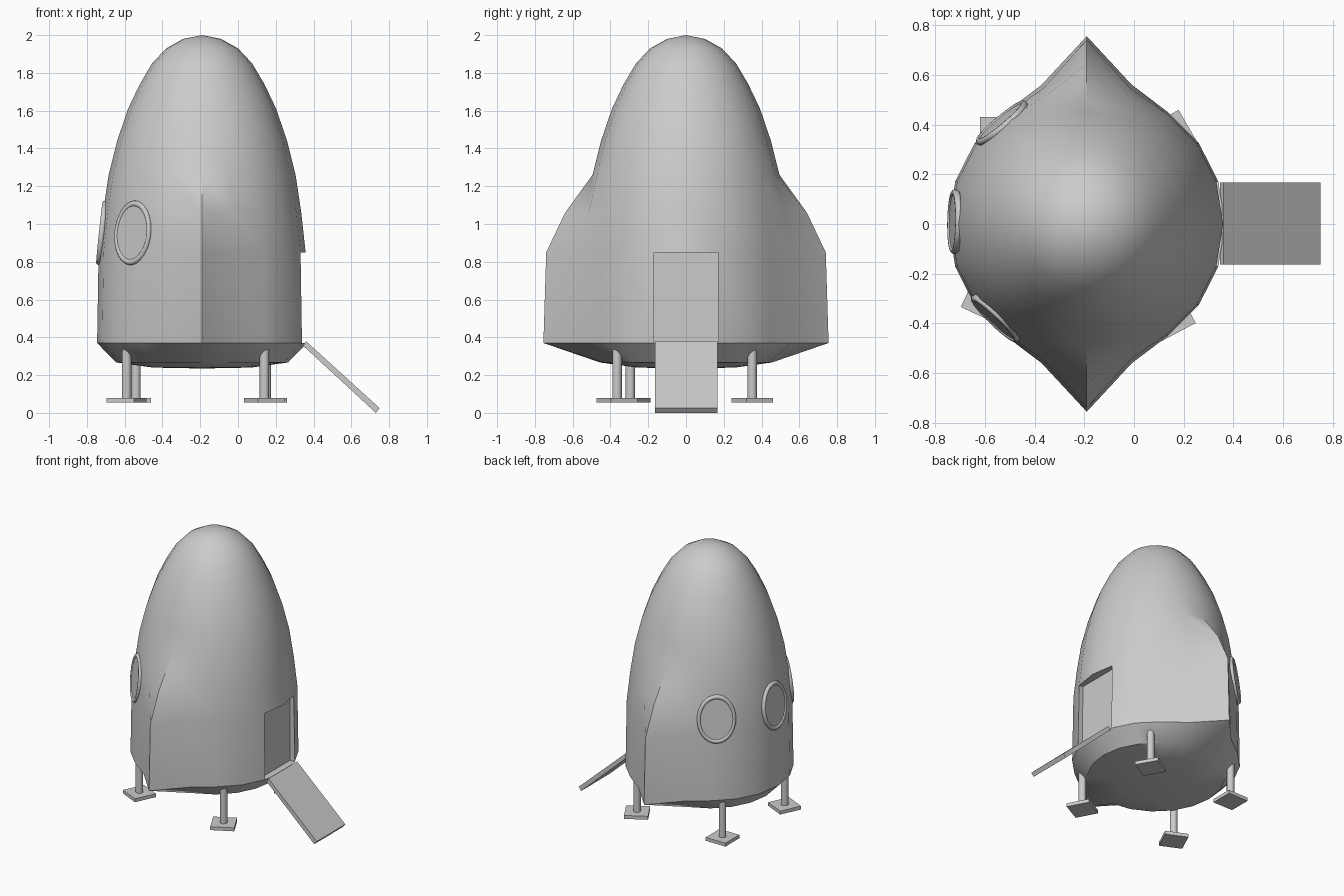
import bpy, bmesh
from math import sin, cos, radians
from mathutils import Matrix

if "Cube" in bpy.data.objects:
    bpy.data.objects.remove(bpy.data.objects["Cube"])

CX = -0.19   # hull axis
SEG = 20


def add_mesh(name, bm, smooth=None):
    bmesh.ops.recalc_face_normals(bm, faces=bm.faces)
    mesh = bpy.data.meshes.new(name)
    bm.to_mesh(mesh)
    bm.free()
    ob = bpy.data.objects.new(name, mesh)
    bpy.context.collection.objects.link(ob)
    if smooth:
        bpy.ops.object.select_all(action='DESELECT')
        ob.select_set(True)
        bpy.context.view_layer.objects.active = ob
        bpy.ops.object.shade_smooth_by_angle(angle=radians(smooth))
    return ob


# Hull: rings of (radius, z, radius at fin edge, radius beside fin edge)
rings = [(0.10, 1.98), (0.19, 1.93), (0.265, 1.85), (0.33, 1.74), (0.392, 1.61),
         (0.45, 1.44), (0.495, 1.26), (0.525, 1.06, 0.64, 0.54),
         (0.548, 0.85, 0.74, 0.572), (0.556, 0.37, 0.755, 0.588),
         (0.455, 0.267), (0.26, 0.24)]
bm = bmesh.new()
loops = []
for ring in rings:
    r, z = ring[:2]
    edge, beside = ring[2:] if len(ring) > 2 else (r, r)
    loop = []
    for i in range(SEG):
        rad = {5: edge, 4: beside, 6: beside}.get(i % 10, r)
        a = radians(18 * i)
        loop.append(bm.verts.new((CX + rad * cos(a), rad * sin(a), z)))
    loops.append(loop)
top = bm.verts.new((CX, 0, 2))
bottom = bm.verts.new((CX, 0, 0.235))
door = []
for i in range(SEG):
    j = (i + 1) % SEG
    bm.faces.new((top, loops[0][i], loops[0][j]))
    bm.faces.new((bottom, loops[-1][j], loops[-1][i]))
    for k in range(len(loops) - 1):
        f = bm.faces.new((loops[k][i], loops[k + 1][i], loops[k + 1][j], loops[k][j]))
        if k == 8 and i in (0, SEG - 1):
            door.append(f)

# Recessed doorway on the right side
bm.normal_update()
ext = bmesh.ops.extrude_face_region(bm, geom=door)
for v in ext['geom']:
    if isinstance(v, bmesh.types.BMVert):
        v.co.x = 0.30
leftover = [f for f in door if f.is_valid]
if leftover:
    bmesh.ops.delete(bm, geom=leftover, context='FACES_ONLY')
add_mesh("hull", bm, 35)

# Ramp
bm = bmesh.new()
side = [(0.345, 0.355), (0.36, 0.38), (0.75, 0.025), (0.73, 0.0)]
face = bm.faces.new([bm.verts.new((x, -0.163, z)) for x, z in side])
ext = bmesh.ops.extrude_face_region(bm, geom=[face], use_keep_orig=True)
bmesh.ops.translate(bm, vec=(0, 0.33, 0),
                    verts=[v for v in ext['geom'] if isinstance(v, bmesh.types.BMVert)])
add_mesh("ramp", bm)

# Landing legs with square feet
for i, (x, y, turn) in enumerate([(0.15, 0.35, 30), (0.14, -0.365, 28),
                                  (-0.59, -0.295, -25), (-0.54, 0.35, 0)]):
    bm = bmesh.new()
    bmesh.ops.create_cone(bm, cap_ends=True, segments=16, radius1=0.025, radius2=0.025,
                          depth=0.28, matrix=Matrix.Translation((x, y, 0.215)))
    add_mesh(f"leg_{i + 1}", bm, 35)
    bm = bmesh.new()
    bmesh.ops.create_cube(bm, size=1, matrix=Matrix.Translation((x, y, 0.0675))
                          @ Matrix.Rotation(radians(turn), 4, 'Z')
                          @ Matrix.Diagonal((0.16, 0.16, 0.025, 1)))
    add_mesh(f"foot_{i + 1}", bm)

# Oval portholes: rim and glass, tilted to follow the hull
for i, (angle, dist) in enumerate([(130, 0.53), (179, 0.53), (226, 0.527)]):
    place = (Matrix.Translation((CX, 0, 0.953)) @ Matrix.Rotation(radians(angle), 4, 'Z')
             @ Matrix.Translation((dist, 0, 0)) @ Matrix.Rotation(radians(84), 4, 'Y')
             @ Matrix.Diagonal((1.08, 0.82, 1, 1)))
    bpy.ops.mesh.primitive_torus_add(major_segments=32, minor_segments=10,
                                     major_radius=0.144, minor_radius=0.015)
    rim = bpy.context.object
    rim.name = f"porthole_rim_{i + 1}"
    rim.data.transform(place)
    bpy.ops.object.shade_smooth()
    bm = bmesh.new()
    bmesh.ops.create_cone(bm, cap_ends=True, segments=32, radius1=0.138, radius2=0.138,
                          depth=0.016, matrix=place)
    add_mesh(f"porthole_glass_{i + 1}", bm, 35)
